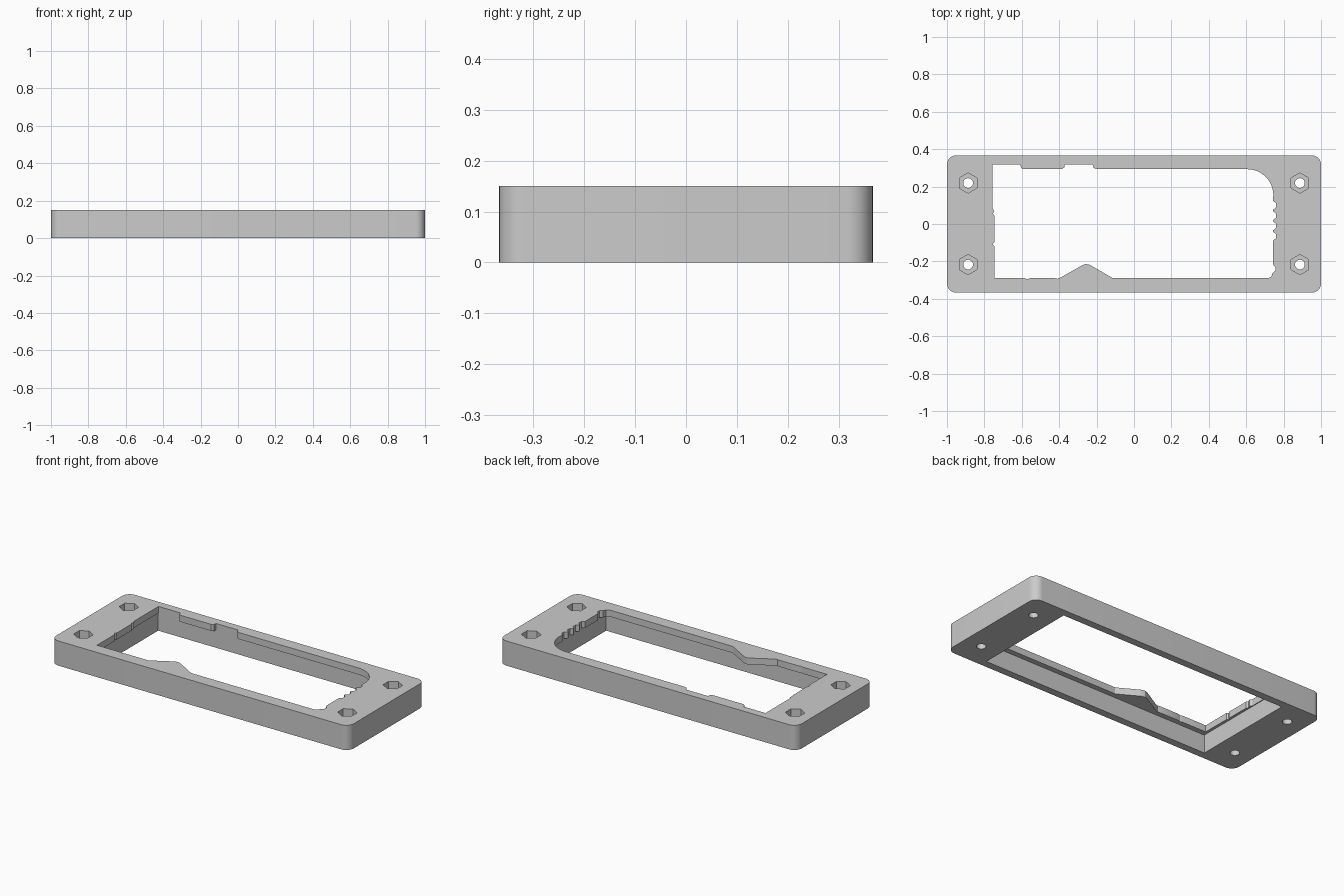
import bpy, bmesh
from math import cos, sin, pi, radians

default = bpy.data.objects.get("Cube")
if default:
    bpy.data.objects.remove(default, do_unlink=True)

HEIGHT = 0.15
LIP_BOTTOM = 0.11

grey = bpy.data.materials.new("plain grey")
grey.use_nodes = True
grey.diffuse_color = (0.6, 0.6, 0.6, 1)
grey.node_tree.nodes["Principled BSDF"].inputs["Base Color"].default_value = (0.6, 0.6, 0.6, 1)


def arc(cx, cy, r, start, end, steps):
    """Points on an arc, angles in degrees."""
    angles = [radians(start + (end - start) * i / steps) for i in range(steps + 1)]
    return [(cx + r * cos(a), cy + r * sin(a)) for a in angles]


def prism(name, outline, z0, z1):
    """Extrude a closed outline between two heights."""
    bm = bmesh.new()
    face = bm.faces.new([bm.verts.new((x, y, z0)) for x, y in outline])
    top = bmesh.ops.extrude_face_region(bm, geom=[face])
    verts = [v for v in top["geom"] if isinstance(v, bmesh.types.BMVert)]
    bmesh.ops.translate(bm, verts=verts, vec=(0, 0, z1 - z0))
    bmesh.ops.recalc_face_normals(bm, faces=bm.faces)
    mesh = bpy.data.meshes.new(name)
    bm.to_mesh(mesh)
    bm.free()
    mesh.materials.append(grey)
    obj = bpy.data.objects.new(name, mesh)
    bpy.context.collection.objects.link(obj)
    return obj


def cut(target, cutter):
    """Subtract the cutter, then discard it."""
    cutter.hide_render = True
    mod = target.modifiers.new("cut", 'BOOLEAN')
    mod.operation = 'DIFFERENCE'
    mod.solver = 'EXACT'
    mod.object = cutter
    bpy.context.view_layer.objects.active = target
    bpy.ops.object.modifier_apply(modifier=mod.name)
    bpy.data.objects.remove(cutter, do_unlink=True)


# Outer block with rounded vertical corners
R = 0.05
body = []
for i, (sx, sy) in enumerate([(1, 1), (-1, 1), (-1, -1), (1, -1)]):
    body += arc(sx * (1 - R), sy * (0.367 - R), R, i * 90, i * 90 + 90, 10)
frame = prism("mounting_frame", body, 0, HEIGHT)

# Rectangular recess from below, leaving a thin lip at the top
CX, CY = 0.762, 0.322
cut(frame, prism("recess_cutter", [(CX, CY), (-CX, CY), (-CX, -CY), (CX, -CY)], -0.1, LIP_BOTTOM))

# Shaped opening in the lip: notched back edge, then the round corner
opening = [(-0.757, 0.318), (-0.61, 0.318), (-0.602, 0.298), (-0.59, 0.293),
           (-0.385, 0.293), (-0.372, 0.303), (-0.37, 0.318),
           (-0.222, 0.318), (-0.215, 0.3), (-0.2, 0.293)]
opening += arc(0.605, 0.153, 0.14, 90, 0, 16)
# Scalloped right-hand edge
for y in (0.1, 0.045, -0.01, -0.065):
    opening += [(0.742, y + 0.025), (0.758, y + 0.012), (0.758, y - 0.012), (0.742, y - 0.025)]
opening += [(0.742, -0.215), (0.757, -0.232), (0.757, -0.25), (0.74, -0.262), (0.735, -0.28), (0.718, -0.29)]
# Front edge with the pointed tab
opening += [(-0.112, -0.29), (-0.225, -0.225), (-0.24, -0.217), (-0.257, -0.214),
            (-0.274, -0.219), (-0.39, -0.285), (-0.41, -0.293), (-0.42, -0.29),
            (-0.555, -0.29), (-0.57, -0.295), (-0.585, -0.29), (-0.745, -0.29)]
# Left-hand edge with small nicks
opening += [(-0.745, -0.118), (-0.754, -0.112), (-0.754, -0.104), (-0.747, -0.1),
            (-0.747, 0.045), (-0.754, 0.055), (-0.748, 0.07), (-0.757, 0.085)]
cut(frame, prism("opening_cutter", opening, 0.05, HEIGHT + 0.1))

# Four screw holes with hexagonal nut pockets
for x in (-0.887, 0.887):
    for y in (-0.217, 0.219):
        cut(frame, prism("hole_cutter", arc(x, y, 0.026, 0, 345, 23), -0.1, HEIGHT + 0.1))
        cut(frame, prism("nut_cutter", arc(x, y, 0.054, 30, 330, 5), 0.08, HEIGHT + 0.1))

# Smooth the curved walls, keep the edges crisp
bpy.ops.object.select_all(action='DESELECT')
frame.select_set(True)
bpy.context.view_layer.objects.active = frame
bpy.ops.object.shade_smooth_by_angle(angle=radians(25))
